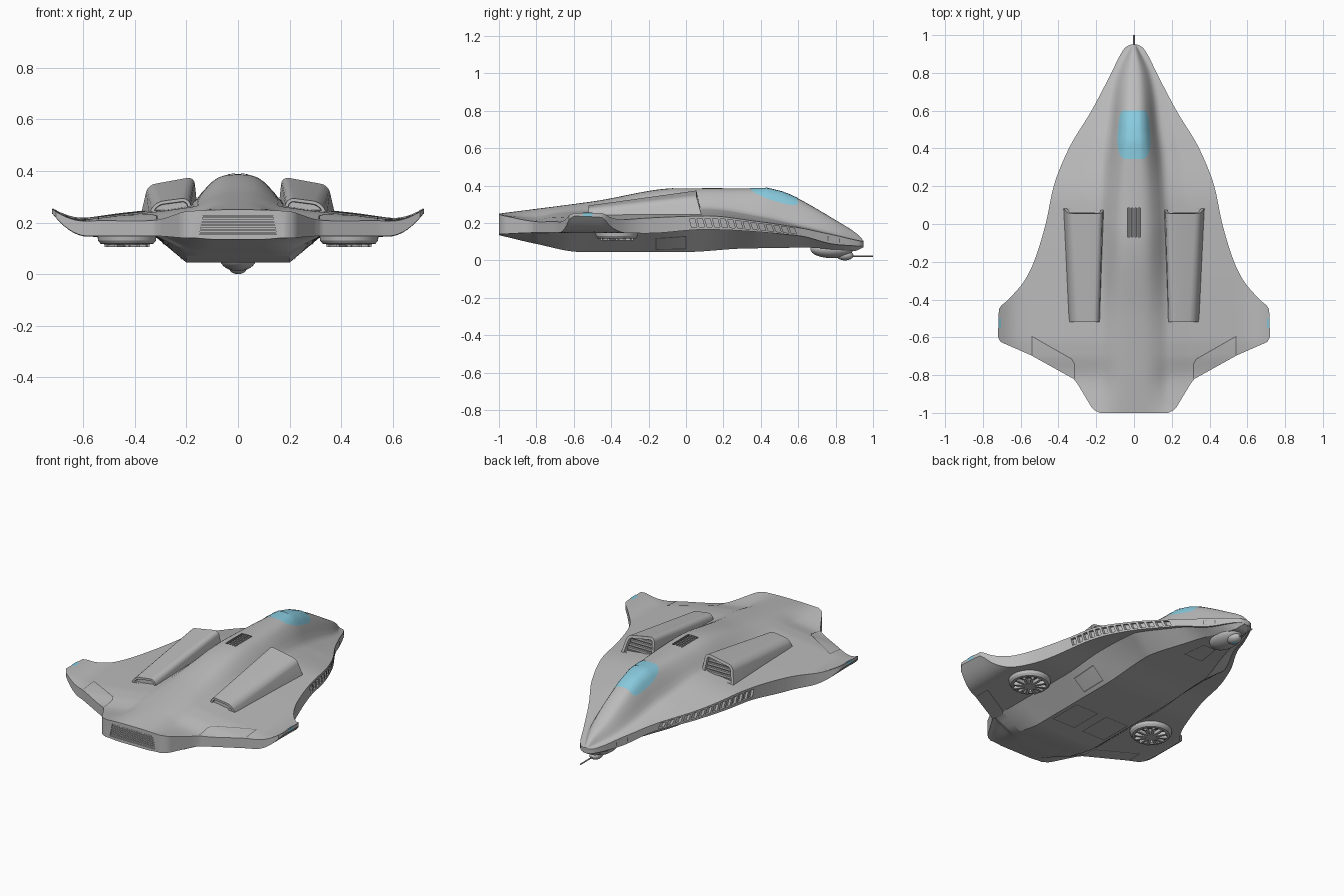
import bpy, bmesh, math
from mathutils import Vector, Matrix
cube = bpy.data.objects.get("Cube")
if cube:
    bpy.data.objects.remove(cube, do_unlink=True)

def material(name, rgb):
    m = bpy.data.materials.new(name)
    m.use_nodes = True
    m.diffuse_color = (*rgb, 1)
    m.node_tree.nodes["Principled BSDF"].inputs["Base Color"].default_value = (*rgb, 1)
    return m

GREY = material("hull grey", (0.5, 0.5, 0.5))
DARK = material("vent dark grey", (0.16, 0.16, 0.16))
BLUE = material("glass blue", (0.25, 0.6, 0.74))

def finish(name, bm, mats, mirror=False, angle=30, cutter=None):
    me = bpy.data.meshes.new(name)
    bm.to_mesh(me)
    bm.free()
    ob = bpy.data.objects.new(name, me)
    bpy.context.collection.objects.link(ob)
    for m in mats:
        me.materials.append(m)
    bpy.ops.object.select_all(action="DESELECT")
    bpy.context.view_layer.objects.active = ob
    ob.select_set(True)
    if cutter:
        mod = ob.modifiers.new("Recesses", "BOOLEAN")
        mod.operation, mod.solver, mod.object = "DIFFERENCE", "EXACT", cutter
        bpy.ops.object.modifier_apply(modifier=mod.name)
        bpy.data.objects.remove(cutter, do_unlink=True)
    bpy.ops.object.shade_smooth_by_angle(angle=math.radians(angle))
    if mirror:
        ob.modifiers.new("Mirror", "MIRROR")
    return ob

def curve(*keys, smooth=True):
    """Monotone cubic, or straight segments, through (position, value) keys."""
    xs, vs = zip(*sorted(keys))
    d = [(vs[i + 1] - vs[i]) / (xs[i + 1] - xs[i]) for i in range(len(xs) - 1)]
    m = [d[0]] + [2 * a * b / (a + b) if a * b > 0 else 0 for a, b in zip(d, d[1:])] + [d[-1]]
    def f(x):
        x = min(max(x, xs[0]), xs[-1])
        i = max(j for j in range(len(d)) if xs[j] <= x)
        h = xs[i + 1] - xs[i]
        t = (x - xs[i]) / h
        if not smooth:
            return vs[i] + d[i] * h * t
        s = t * t * (3 - 2 * t)
        return vs[i] * (1 - s) + vs[i + 1] * s + h * t * (1 - t) * (m[i] * (1 - t) - m[i + 1] * t)
    return f

# Hull shape along y: half width, ridge, belly, rim heights and raised spine
lead = curve((0.95, 0.015), (0.94, 0.04), (0.9, 0.07), (0.8, 0.12), (0.6, 0.225), (0.4, 0.345), (0.2, 0.425),
             (0, 0.468), (-0.2, 0.53), (-0.3, 0.58), (-0.4, 0.665), (-0.45, 0.715), (-0.6, 0.72))
trail = curve((-0.6, 0.72), (-0.625, 0.705), (-0.695, 0.545), (-0.82, 0.32), (-0.845, 0.3), (-0.97, 0.225),
              (-0.985, 0.21), (-1, 0.18), smooth=False)
ridge = curve((-1, 0.25), (-0.5, 0.315), (-0.03, 0.387), (0.33, 0.385), (0.42, 0.385), (0.5, 0.37),
              (0.6, 0.33), (0.7, 0.275), (0.8, 0.215), (0.91, 0.145), (0.95, 0.105))
belly = curve((-1, 0.135), (-0.8, 0.088), (-0.56, 0.045), (0, 0.045), (0.3, 0.063), (0.65, 0.068), (0.9, 0.05), (0.95, 0.07))
rim_top = curve((-1, 0.245), (-0.95, 0.237), (-0.82, 0.223), (-0.69, 0.246), (-0.6, 0.255), (0.1, 0.265),
                (0.4, 0.222), (0.6, 0.178), (0.8, 0.132), (0.95, 0.1))
rim_low = curve((-1, 0.14), (-0.8, 0.148), (-0.2, 0.145), (0.1, 0.165), (0.6, 0.132), (0.8, 0.085), (0.95, 0.075))
spine = curve((0, 0.2), (0.35, 0.17), (0.5, 0.145), (0.7, 0.12), (0.8, 0.095), (0.95, 0.012))
dome = curve((0, 1), (0.2, 0.985), (0.4, 0.88), (0.65, 0.52), (0.85, 0.15), (1, 0.06), (1.4, 0))

def width(y):
    return lead(y) if y > -0.6 else trail(y)

def keel(y):
    return min(0.2, 0.55 * width(y)), min(0.32, 0.9 * width(y))

def curl(x):
    return min(max((abs(x) - 0.58) / 0.14, 0), 1) ** 2

def top(x, y, off=0.003):
    base = rim_top(y) - 0.11 * max(0, abs(x) - 0.2) + 0.055 * curl(x)
    return Vector((x, y, base + (ridge(y) - base) * dome(abs(x) / spine(y)) + off))

def under(x, y, off=0.003):
    g, h = keel(y)
    t = min(max((abs(x) - g) / (h - g), 0), 1)
    return Vector((x, y, belly(y) * (1 - t) + rim_low(y) * t + 0.09 * curl(x) - off))

def wall(y, s, off=0.003):
    return under(width(y), y, 0).lerp(top(width(y), y, 0), s) + Vector((off, 0, 0))

def spread(a, b, n):
    return [a + (b - a) * i / n for i in range(n)]

def prism(bm, a, b, mat=0):
    """Closed solid between two matching outlines."""
    a, b = ([bm.verts.new(p) for p in loop] for loop in (a, b))
    faces = [bm.faces.new((a[i - 1], a[i], b[i], b[i - 1])) for i in range(len(a))]
    faces += [bm.faces.new(a), bm.faces.new(b)]
    for f in faces:
        f.material_index = mat
    bmesh.ops.recalc_face_normals(bm, faces=faces)

def rect(x0, x1, y0, y1):
    return [(x0, y0), (x1, y0), (x1, y1), (x0, y1)]

# Recesses: leading edge vents, spine vent and tail grille
bm = bmesh.new()
for side in (1, -1):
    for y in spread(0.03, 0.604, 14):
        loops = [[wall(y + 0.028 * u - 0.012 * v, 0.2 + 0.62 * v, off) for u, v in rect(0, 1, 0, 1)] for off in (-0.015, 0.02)]
        prism(bm, *[[(side * p.x, p.y, p.z) for p in loop] for loop in loops])
prism(bm, *[[(x, y, z) for x, y in rect(-0.034, 0.034, -0.07, 0.085)] for z in (0.368, 0.42)], mat=1)
prism(bm, *[[(-0.15, y, 0.153), (0.15, y, 0.153), (0.135, y, 0.228), (-0.135, y, 0.228)] for y in (-1.05, -0.975)])
recesses = finish("recess_cutter", bm, [GREY, DARK], angle=0)
recesses.hide_render = True

# Hull: closed rings lofted from tail to nose
bm = bmesh.new()
rings = []
for y in spread(-1, -0.55, 60) + spread(-0.55, 0.85, 70) + spread(0.85, 0.95, 14) + [0.95]:
    w, (g, h) = width(y), keel(y)
    f = min(spine(y), 0.9 * w)
    half = [top(x, y, 0) for x in spread(0, f, 10) + spread(f, w, 14) + [w]]
    half += [under(x, y, 0) for x in [w] + (spread(0, g, 3) + spread(g, h, 3) + spread(h, w, 12))[::-1]]
    rings.append([bm.verts.new(p) for p in half + [Vector((-p.x, p.y, p.z)) for p in half[-2:0:-1]]])
for r, q in zip(rings, rings[1:]):
    for i in range(len(r)):
        bm.faces.new((r[i - 1], r[i], q[i], q[i - 1]))
for r in (rings[0], rings[-1]):
    bm.faces.new(r)
bmesh.ops.recalc_face_normals(bm, faces=bm.faces)
finish("hull", bm, [GREY, DARK], angle=32, cutter=recesses)

def sheet(bm, fn, nu, nv, out):
    """Grid of faces fn(u, v) with u, v in 0..1, turned to face the out direction."""
    g = [[bm.verts.new(fn(i / nu, j / nv)) for j in range(nv + 1)] for i in range(nu + 1)]
    for i in range(nu):
        for j in range(nv):
            f = bm.faces.new((g[i][j], g[i + 1][j], g[i + 1][j + 1], g[i][j + 1]))
            f.normal_update()
            if f.normal.dot(Vector(out)) < 0:
                f.normal_flip()

def seam(name, points, surf, out, closed=True):
    """Thin dark panel line following a surface."""
    bm = bmesh.new()
    pts = [Vector(p) for p in points]
    for p, q in zip(pts, pts[1:] + (pts[:1] if closed else [])):
        d = (q - p).normalized() * 0.0025
        n = Vector((-d.y, d.x))
        sheet(bm, lambda u, v: surf(*((p - d).lerp(q + d, u) + n * (2 * v - 1))), 8, 1, out)
    finish(name, bm, [DARK], True)

UP, DOWN, SIDE = (0, 0, 1), (0, 0, -1), (1, 0, 0)
flap = [(0.54, -0.69), (0.54, -0.595), (0.33, -0.715), (0.315, -0.74), (0.315, -0.815)]
seam("flap_seam_upper", flap, top, UP, False)
seam("flap_seam_lower", flap, under, DOWN, False)
seam("gear_bay_seam", rect(0.03, 0.18, -0.47, -0.27), under, DOWN)
seam("side_hatch_seam", rect(0.22, 0.29, -0.16, 0), under, DOWN)
seam("nose_hatch_seam", [(0, 0.5), (0.06, 0.5), (0.04, 0.64), (0, 0.64)], under, DOWN, False)
seam("nose_light_seam", rect(0.76, 0.82, 0.25, 0.75), wall, SIDE)

# Canopy glass and its hoop
glass = curve((0.345, 0.055), (0.37, 0.077), (0.44, 0.088), (0.52, 0.083), (0.585, 0.072), (0.6, 0.06))
for name, y0, y1, off in (("canopy", 0.345, 0.6, 0.003), ("canopy_hoop", 0.425, 0.437, 0.006)):
    bm = bmesh.new()
    sheet(bm, lambda u, v: top((2 * u - 1) * glass(y0 + (y1 - y0) * v), y0 + (y1 - y0) * v, off), 20, 24, UP)
    finish(name, bm, [BLUE])

# Wing tip lights, wrapping from the rim onto the upper surface
bm = bmesh.new()
sheet(bm, lambda u, v: wall(-0.55 + 0.05 * u, v, 0.002), 3, 1, SIDE)
sheet(bm, lambda u, v: top(width(-0.55 + 0.05 * u) - 0.014 * v, -0.55 + 0.05 * u), 3, 2, UP)
finish("tip_lights", bm, [BLUE], True)

def box(bm, lo, hi, turn=Matrix()):
    lo, hi = Vector(lo), Vector(hi)
    m = Matrix.Translation((lo + hi) / 2) @ Matrix.Diagonal((*(hi - lo), 1))
    bmesh.ops.create_cube(bm, size=1, matrix=turn @ m)

# Bars in the spine vent and the tail grille
bm = bmesh.new()
for x in (-0.017, 0, 0.017):
    box(bm, (x - 0.004, -0.07, 0.367), (x + 0.004, 0.085, 0.383))
for i in range(6):
    z, w = 0.155 + 0.0125 * i, 0.149 - 0.0025 * i
    box(bm, (-w, -0.997, z), (w, -0.97, z + 0.008))
finish("vent_bars", bm, [GREY])

# Intake pods: tapered boxes with rounded tops and recessed ends
bm = bmesh.new()
prism(bm, *[[(xi, y, 0.235), (xi + 0.015, y - rake, zi), (xo - 0.025, y - rake, zo), (xo, y, 0.235)]
            for y, rake, xi, xo, zi, zo in ((0.085, 0.03, 0.155, 0.375, 0.378, 0.345), (-0.52, 0, 0.175, 0.345, 0.297, 0.28))])
edges = [e for e in bm.edges if abs(e.verts[0].co.y - e.verts[1].co.y) > 0.3 and e.verts[0].co.z > 0.25]
bmesh.ops.bevel(bm, geom=edges, offset=0.028, segments=5, profile=0.5, affect="EDGES")
bm.normal_update()
for cap in [f for f in bm.faces if abs(f.normal.y) > 0.8]:
    mouth = cap.normal.y > 0
    bmesh.ops.inset_region(bm, faces=[cap], thickness=0.016 if mouth else 0.012, use_even_offset=True)
    bmesh.ops.inset_region(bm, faces=[cap], thickness=0.002, depth=-0.03 if mouth else -0.012)
    cap.material_index = int(mouth)
finish("intake_pods", bm, [GREY, DARK], True, 35)
bm = bmesh.new()
for i in range(4):
    z = 0.265 + 0.021 * i
    y = 0.07 - 0.2 * (z - 0.25)
    box(bm, (0.18, y - 0.018, z), (0.345 - 0.006 * i, y - 0.006, z + 0.013))
finish("intake_slats", bm, [GREY], True)

# Lift fans beneath the wings: lathed rim, dark well, radial vanes and hub
FAN = Matrix.Translation((0.43, -0.37, 0))
for name, profile, mat in (
        ("fan_rims", [(0.115, 0.152), (0.112, 0.13), (0.102, 0.118), (0.088, 0.116), (0.082, 0.122), (0.08, 0.15)], GREY),
        ("fan_wells", [(0, 0.138), (0.082, 0.138), (0.082, 0.142), (0, 0.142)], DARK),
        ("fan_hubs", [(0, 0.106), (0.03, 0.106), (0.036, 0.112), (0.036, 0.14)], GREY)):
    bm = bmesh.new()
    vs = [bm.verts.new((r, 0, z)) for r, z in profile]
    es = [bm.edges.new(p) for p in zip(vs, vs[1:])]
    bmesh.ops.spin(bm, geom=vs + es, cent=(0, 0, 0), axis=UP, angle=math.tau, steps=40)
    bmesh.ops.remove_doubles(bm, verts=bm.verts, dist=0.0001)
    bmesh.ops.recalc_face_normals(bm, faces=bm.faces)
    bm.transform(FAN)
    finish(name, bm, [mat], True)
bm = bmesh.new()
for k in range(12):
    box(bm, (0.03, -0.007, 0.106), (0.088, 0.007, 0.126), FAN @ Matrix.Rotation(k * math.tau / 12, 4, "Z"))
finish("fan_vanes", bm, [GREY], True)

# Chin turret, its ball mount with a lens beneath, and the gun barrel
for name, pos, radii in (("chin_turret", (0, 0.78, 0.06), (0.07, 0.115, 0.048)),
                         ("gun_mount", (0, 0.85, 0.026), (0.035, 0.045, 0.026))):
    bm = bmesh.new()
    m = Matrix.Translation(pos) @ Matrix.Diagonal((*radii, 1))
    bmesh.ops.create_uvsphere(bm, u_segments=32, v_segments=16, radius=1, matrix=m)
    for f in bm.faces:
        f.material_index = int(f.calc_center_median().z < 0.003)
    finish(name, bm, [GREY, BLUE], angle=40)
bm = bmesh.new()
m = Matrix.Translation((0, 0.93, 0.023)) @ Matrix.Rotation(math.pi / 2, 4, "X")
bmesh.ops.create_cone(bm, cap_ends=True, segments=12, radius1=0.004, radius2=0.004, depth=0.14, matrix=m)
finish("gun_barrel", bm, [GREY])
